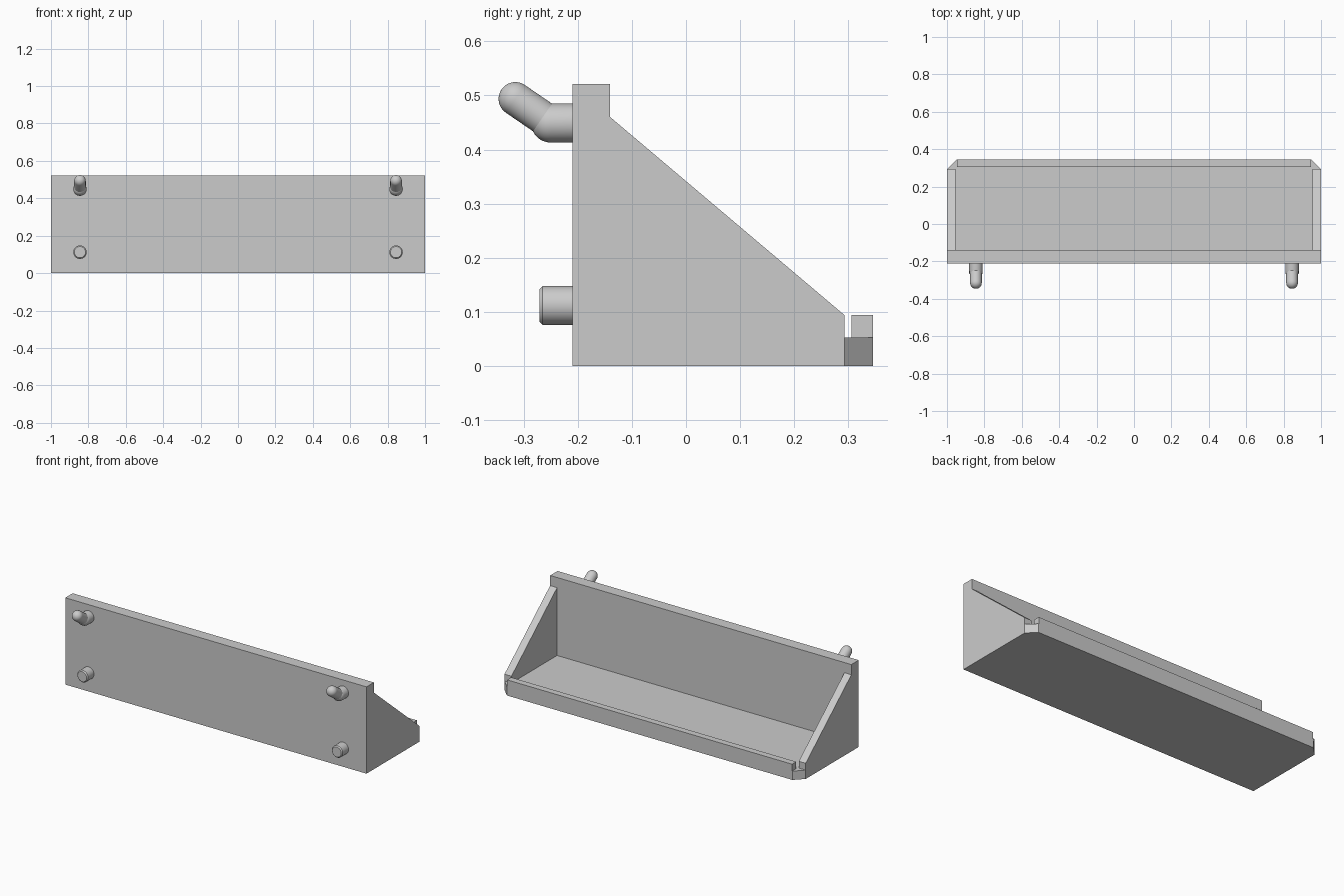
import bpy
import bmesh
from math import sin, cos, pi, radians
from mathutils import Vector

cube = bpy.data.objects.get("Cube")
if cube:
    bpy.data.objects.remove(cube, do_unlink=True)

grey = bpy.data.materials.new("light_grey")
grey.use_nodes = True
colour = (0.6, 0.6, 0.6, 1)
grey.diffuse_color = colour
grey.node_tree.nodes["Principled BSDF"].inputs["Base Color"].default_value = colour


def finish(name, bm, smooth=False):
    bmesh.ops.recalc_face_normals(bm, faces=bm.faces)
    mesh = bpy.data.meshes.new(name)
    bm.to_mesh(mesh)
    bm.free()
    mesh.materials.append(grey)
    if smooth:
        mesh.polygons.foreach_set("use_smooth", [True] * len(mesh.polygons))
        mesh.set_sharp_from_angle(angle=radians(30))
    obj = bpy.data.objects.new(name, mesh)
    bpy.context.collection.objects.link(obj)
    return obj


def prism(name, outline, push):
    """Extrude a closed 3D outline along a vector."""
    bm = bmesh.new()
    face = bm.faces.new([bm.verts.new(p) for p in outline])
    out = bmesh.ops.extrude_face_region(bm, geom=[face])
    moved = [v for v in out["geom"] if isinstance(v, bmesh.types.BMVert)]
    bmesh.ops.translate(bm, verts=moved, vec=push)
    return finish(name, bm)


def box(name, x, y0, y1, z0, z1):
    return prism(name, [(-x, y0, z0), (x, y0, z0), (x, y1, z0), (-x, y1, z0)],
                 (0, 0, z1 - z0))


def lathe(name, profile, origin, direction, steps=40):
    """Revolve (radius, distance) points about an axis."""
    bm = bmesh.new()
    verts = [bm.verts.new((r, 0, h)) for r, h in profile]
    edges = [bm.edges.new(pair) for pair in zip(verts, verts[1:])]
    bmesh.ops.spin(bm, geom=verts + edges, cent=(0, 0, 0), axis=(0, 0, 1),
                   angle=2 * pi, steps=steps)
    bmesh.ops.remove_doubles(bm, verts=bm.verts, dist=1e-5)
    obj = finish(name, bm, True)
    obj.location = origin
    obj.rotation_euler = Vector(direction).to_track_quat("Z", "Y").to_euler()


def round_rod(radius, length):
    """Profile of a rod with a hemispherical end."""
    dome = [(radius * cos(a * pi / 20), length + radius * sin(a * pi / 20))
            for a in range(10)]
    return [(0, 0), (radius, 0)] + dome + [(0, length + radius)]


FRONT, WALL, SIDE_END, BACK = -0.21, -0.14, 0.293, 0.345
FLOOR, TOP, LIP = 0.053, 0.521, 0.094

# Floor with clipped rear corners, mounting panel and retaining lip
prism("floor", [(-1, WALL, 0), (1, WALL, 0), (1, SIDE_END, 0), (0.948, BACK, 0),
                (-0.948, BACK, 0), (-1, SIDE_END, 0)], (0, 0, FLOOR))
box("mounting_panel", 1, FRONT, WALL, 0, TOP)
box("rear_lip", 0.946, 0.306, BACK, FLOOR, LIP)

for side, label in ((1, "left"), (-1, "right")):
    # Sloping side wall
    prism(label + "_side_wall",
          [(side, WALL, FLOOR), (side, SIDE_END, FLOOR), (side, SIDE_END, LIP),
           (side, WALL, 0.46)], (-0.046 * side, 0, 0))
    # Lower locating peg with a chamfered end
    x = 0.845 * side
    lathe(label + "_lower_peg",
          [(0, 0), (0.036, 0), (0.036, 0.055), (0.03, 0.061), (0, 0.061)],
          (x, FRONT, 0.112), (0, -1, 0))
    # Upper bent hook: straight root and upturned tip
    lathe(label + "_hook_root", round_rod(0.036, 0.04),
          (x, FRONT, 0.449), (0, -1, 0))
    lathe(label + "_hook_tip", round_rod(0.031, 0.079),
          (x, -0.25, 0.449), (0, -0.065, 0.0445))
